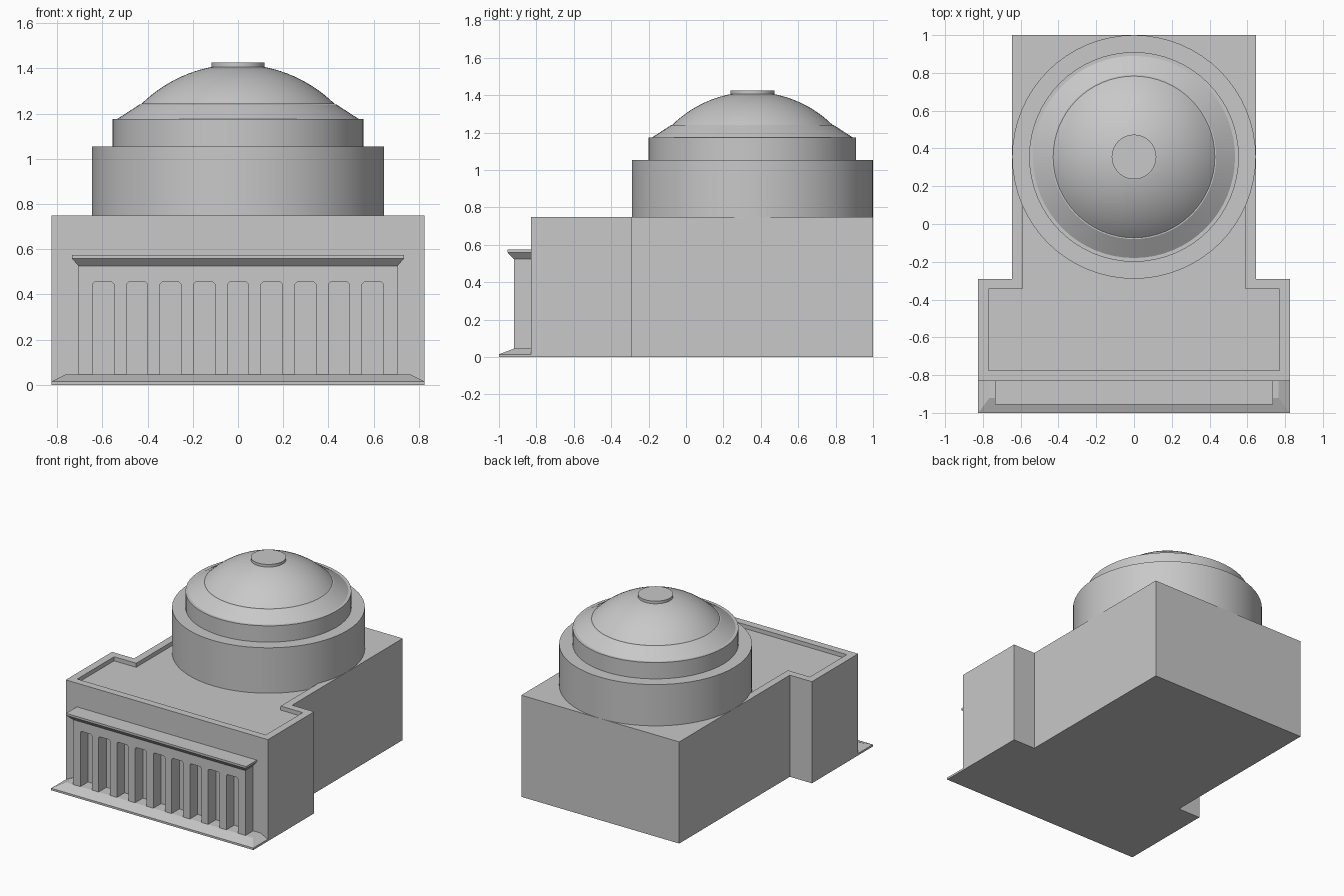
import bpy, bmesh, math
from mathutils import Vector

cube = bpy.data.objects.get("Cube")
if cube:
    bpy.data.objects.remove(cube, do_unlink=True)

# Single stone colour
stone = bpy.data.materials.new("grey_stone")
stone.use_nodes = True
GREY = (0.58, 0.58, 0.58, 1)
stone.diffuse_color = GREY
stone.node_tree.nodes["Principled BSDF"].inputs["Base Color"].default_value = GREY

WALL_Y = -0.83       # main front wall
DOME_Y = 0.355       # centre of the rotunda


def finish(name, bm):
    bmesh.ops.recalc_face_normals(bm, faces=bm.faces)
    mesh = bpy.data.meshes.new(name)
    bm.to_mesh(mesh)
    bm.free()
    mesh.materials.append(stone)
    obj = bpy.data.objects.new(name, mesh)
    bpy.context.collection.objects.link(obj)
    return obj


def prism(name, points, direction):
    """Extrude a flat outline along a direction."""
    bm = bmesh.new()
    face = bm.faces.new([bm.verts.new(p) for p in points])
    ext = bmesh.ops.extrude_face_region(bm, geom=[face], use_keep_orig=True)
    moved = [v for v in ext["geom"] if isinstance(v, bmesh.types.BMVert)]
    bmesh.ops.translate(bm, verts=moved, vec=Vector(direction))
    return finish(name, bm)


def moulding(name, rings):
    """Stack rectangles (half width, front y, z) against the front wall."""
    bm = bmesh.new()
    loops = []
    for w, y, z in rings:
        loops.append([bm.verts.new(p) for p in
                      ((-w, y, z), (w, y, z), (w, WALL_Y, z), (-w, WALL_Y, z))])
    for a, b in zip(loops, loops[1:]):
        for i in range(4):
            j = (i + 1) % 4
            bm.faces.new((a[i], a[j], b[j], b[i]))
    bm.faces.new(loops[0])
    bm.faces.new(loops[-1])
    return finish(name, bm)


def lathe(name, profile, sides=64):
    """Turn an (r, z) profile around the rotunda axis."""
    bm = bmesh.new()
    verts = [bm.verts.new((r, DOME_Y, z)) for r, z in profile]
    edges = [bm.edges.new(pair) for pair in zip(verts, verts[1:])]
    bmesh.ops.spin(bm, geom=verts + edges, cent=(0, DOME_Y, 0), axis=(0, 0, 1),
                   angle=2 * math.pi, steps=sides)
    bmesh.ops.remove_doubles(bm, verts=bm.verts, dist=0.0005)
    obj = finish(name, bm)
    bpy.ops.object.select_all(action="DESELECT")
    obj.select_set(True)
    bpy.context.view_layer.objects.active = obj
    bpy.ops.object.shade_smooth_by_angle(angle=math.radians(25))
    return obj


def t_outline(inset, back, z):
    """T-shaped plan: wide front hall, narrower rear block."""
    wide, narrow = 0.825 - inset, 0.645 - inset
    front, step = WALL_Y + inset, -0.29 - inset
    right = [(wide, front), (wide, step), (narrow, step), (narrow, back)]
    return [(x, y, z) for x, y in right] + [(-x, y, z) for x, y in reversed(right)]


# Main building with a sunken roof behind a parapet
building = prism("building", t_outline(0, 1.0, 0), (0, 0, 0.75))
cutter = prism("roof_cutter", t_outline(0.055, 0.4, 0.72), (0, 0, 0.2))
cutter.hide_render = True
cut = building.modifiers.new("roof_recess", "BOOLEAN")
cut.operation, cut.object, cut.solver = "DIFFERENCE", cutter, "EXACT"
bpy.context.view_layer.objects.active = building
bpy.ops.object.modifier_apply(modifier=cut.name)
bpy.data.objects.remove(cutter, do_unlink=True)

# Entrance plinth and cornice
moulding("entrance_plinth", [(0.825, -1.0, 0), (0.825, -1.0, 0.015), (0.765, -0.92, 0.045)])
moulding("entrance_cornice", [(0.705, -0.922, 0.525), (0.735, -0.955, 0.56), (0.735, -0.955, 0.575)])

# Colonnade: one comb outline with nine openings
BASE, HEAD, HALF, CLIP = 0.045, 0.455, 0.047, 0.01
comb = [(-0.705, 0.525), (-0.705, BASE)]
for i in range(9):
    c = (i - 4) * 0.149
    comb += [(c - HALF, BASE), (c - HALF, HEAD - CLIP), (c - HALF + CLIP, HEAD),
             (c + HALF - CLIP, HEAD), (c + HALF, HEAD - CLIP), (c + HALF, BASE)]
comb += [(0.705, BASE), (0.705, 0.525)]
prism("colonnade", [(x, -0.92, z) for x, z in comb], (0, -0.92 * -1 + WALL_Y, 0))

# Rotunda: drum, upper tier, sloped skirt, dome and cap
lathe("rotunda_drum", [(0, 0.72), (0.645, 0.72), (0.645, 1.055), (0, 1.055)])
lathe("rotunda_tier", [(0, 1.055), (0.555, 1.055), (0.555, 1.175), (0, 1.175)])
lathe("dome_skirt", [(0, 1.175), (0.535, 1.175), (0.435, 1.24), (0, 1.24)])
RADIUS, TOP = 0.61, 1.417
start, end = math.asin(0.428 / RADIUS), math.asin(0.1 / RADIUS)
arc = []
for i in range(13):
    a = start + (end - start) * i / 12
    arc.append((RADIUS * math.sin(a), TOP - RADIUS * (1 - math.cos(a))))
lathe("dome", [(0, arc[0][1])] + arc + [(0, arc[-1][1])])
lathe("dome_cap", [(0, 1.40), (0.118, 1.40), (0.118, 1.425), (0, 1.425)])
